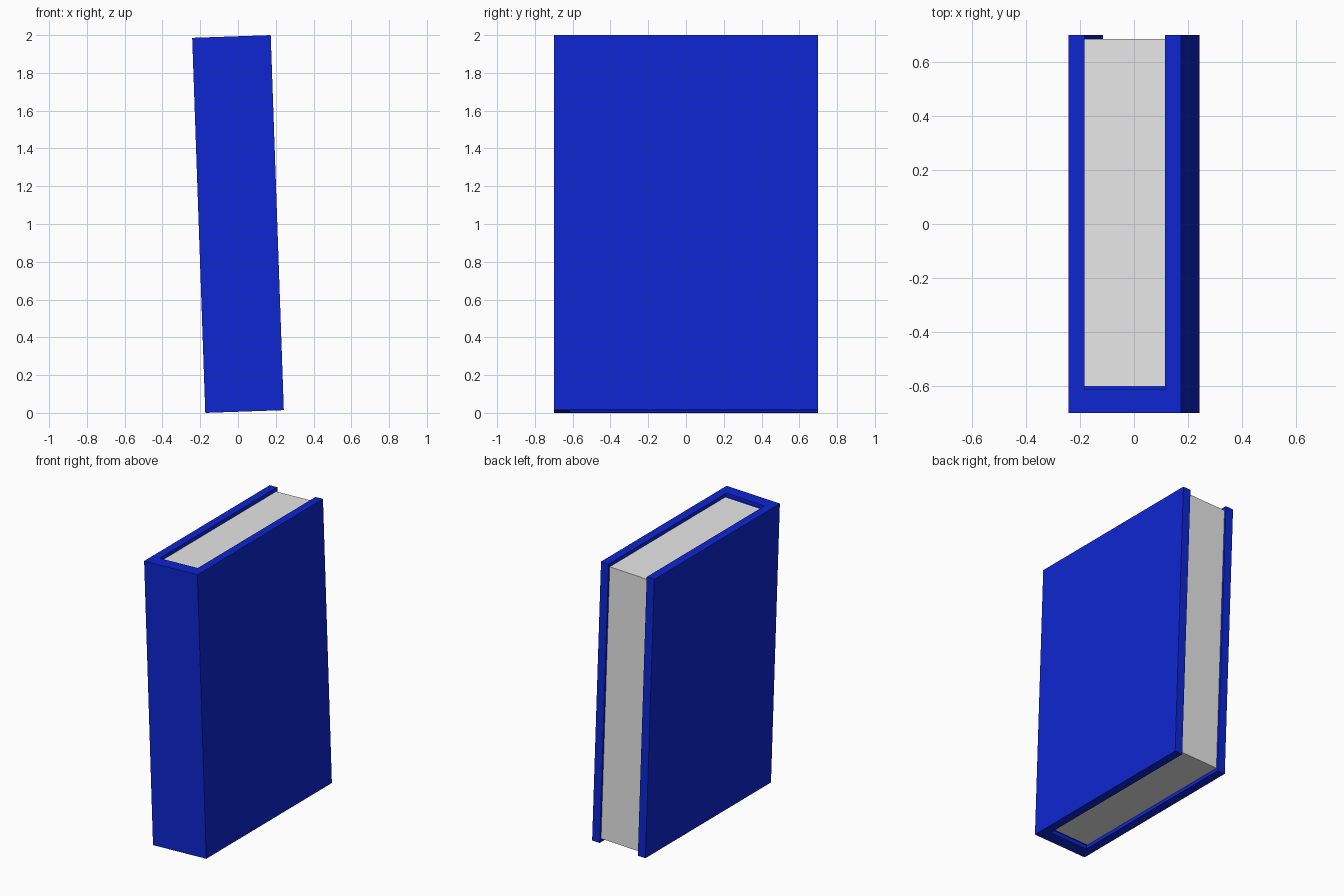
import bpy, bmesh, math
from mathutils import Matrix

if "Cube" in bpy.data.objects:
    bpy.data.objects.remove(bpy.data.objects["Cube"])

TILT = math.radians(2.0)          # the book leans towards -x
W, D, H = 0.416, 1.4, 1.9867      # thickness, depth, height
BOARD = 0.059                     # cover board thickness
RECESS = 0.025                    # pages sit below the cover edges
SPINE_IN = -0.612                 # inner face of the spine
LEAN = Matrix.Translation((0, 0, 1)) @ Matrix.Rotation(-TILT, 4, 'Y')


def material(name, rgb):
    m = bpy.data.materials.new(name)
    m.diffuse_color = (*rgb, 1)
    m.use_nodes = True
    m.node_tree.nodes["Principled BSDF"].inputs["Base Color"].default_value = m.diffuse_color
    return m


def prism(name, outline, height, mat):
    """Extrude an xy outline to the given height, centred, then lean it."""
    bm = bmesh.new()
    face = bm.faces.new([bm.verts.new((x, y, -height / 2)) for x, y in outline])
    top = bmesh.ops.extrude_face_region(bm, geom=[face])['geom']
    bmesh.ops.translate(bm, vec=(0, 0, height),
                        verts=[v for v in top if isinstance(v, bmesh.types.BMVert)])
    bmesh.ops.recalc_face_normals(bm, faces=bm.faces)
    bm.transform(LEAN)
    mesh = bpy.data.meshes.new(name)
    bm.to_mesh(mesh)
    bm.free()
    mesh.materials.append(mat)
    obj = bpy.data.objects.new(name, mesh)
    bpy.context.collection.objects.link(obj)
    return obj


def rect(x0, x1, y0, y1):
    return [(x0, y0), (x1, y0), (x1, y1), (x0, y1)]


blue = material("cover blue", (0.004, 0.019, 0.64))
white = material("page white", (0.8, 0.8, 0.8))

# Cover: two boards joined by the spine, one U-shaped profile
o, i, b = W / 2, W / 2 - BOARD, D / 2
prism("cover", [(-o, -b), (o, -b), (o, b), (i, b), (i, SPINE_IN),
                (-i, SPINE_IN), (-i, b), (-o, b)], H, blue)

# Spine lining: thin ledge between spine and pages
prism("spine_lining", rect(-i, i, SPINE_IN - 0.01, -0.6), H - 2 * RECESS, blue)

# Page block
prism("pages", rect(-i, i, -0.6, 0.686), H - 2 * RECESS, white)
